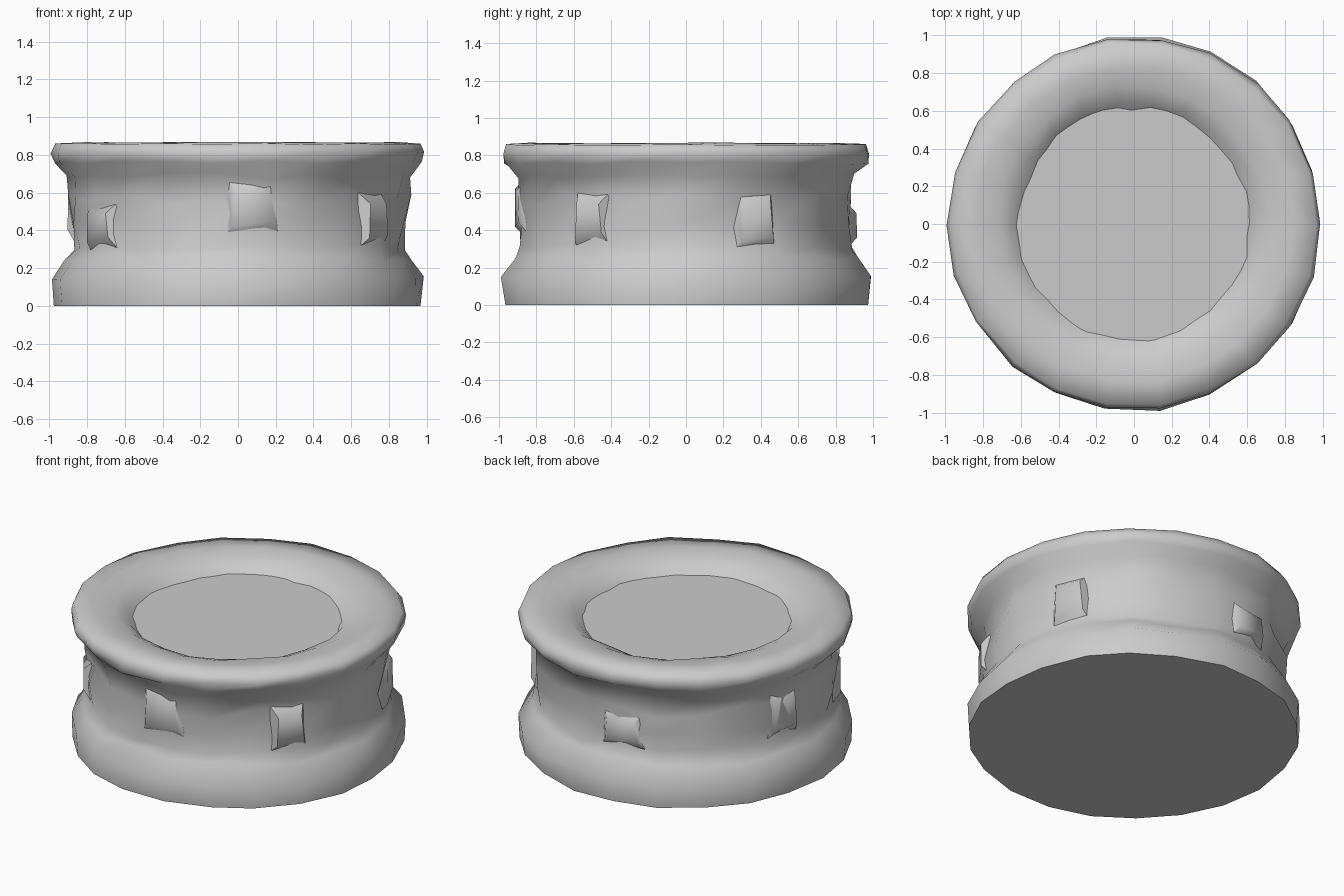
import bpy, bmesh, math, random

if "Cube" in bpy.data.objects:
    bpy.data.objects.remove(bpy.data.objects["Cube"])

random.seed(4)
SEG = 22


def make_object(name, bm, angle):
    bmesh.ops.recalc_face_normals(bm, faces=bm.faces)
    mesh = bpy.data.meshes.new(name)
    bm.to_mesh(mesh)
    bm.free()
    ob = bpy.data.objects.new(name, mesh)
    bpy.context.collection.objects.link(ob)
    bpy.ops.object.select_all(action='DESELECT')
    bpy.context.view_layer.objects.active = ob
    ob.select_set(True)
    bpy.ops.object.shade_smooth_by_angle(angle=math.radians(angle))
    return ob


# Ring wall: radius, height, radial jitter, height jitter
profile = [
    (0.975, 0.00, 0.010, 0.0),
    (0.99, 0.15, 0.010, 0.012),
    (0.91, 0.25, 0.015, 0.015),
    (0.88, 0.31, 0.020, 0.02),
    (0.895, 0.43, 0.030, 0.03),
    (0.89, 0.56, 0.030, 0.03),
    (0.905, 0.69, 0.015, 0.015),
    (0.975, 0.76, 0.010, 0.008),
    (0.988, 0.81, 0.006, 0.006),
    (0.965, 0.858, 0.008, 0.004),
    (0.84, 0.866, 0.010, 0.003),
    (0.73, 0.850, 0.012, 0.006),
    (0.65, 0.815, 0.012, 0.008),
    (0.595, 0.755, 0.015, 0.005),
]
bm = bmesh.new()
rings = []
for r, z, jr, jz in profile:
    ring = []
    for i in range(SEG):
        a = 2 * math.pi * i / SEG + random.uniform(-0.02, 0.02)
        rr = r + random.uniform(-jr, jr)
        zz = z + random.uniform(-jz, jz)
        ring.append(bm.verts.new((rr * math.cos(a), rr * math.sin(a), zz)))
    rings.append(ring)
for lower, upper in zip(rings, rings[1:]):
    for i in range(SEG):
        j = (i + 1) % SEG
        bm.faces.new((lower[i], lower[j], upper[j], upper[i]))
bm.faces.new(rings[0][::-1])
make_object("stone_ring", bm, 70)

# Flat surface filling the ring
bm = bmesh.new()
bmesh.ops.create_circle(bm, cap_ends=True, segments=SEG, radius=0.63)
for v in bm.verts:
    v.co.z = 0.78
surface = make_object("inner_surface", bm, 30)

# Shallow stone slabs set around the waist
bm = bmesh.new()
for deg, width, z0, z1 in [(25, 0.30, 0.28, 0.62), (100, 0.34, 0.30, 0.55),
                           (165, 0.30, 0.32, 0.66), (215, 0.32, 0.28, 0.55),
                           (275, 0.36, 0.36, 0.68), (325, 0.28, 0.30, 0.6)]:
    a = math.radians(deg)
    grid = []
    for s in (0.86, 0.915):
        w = width / 2 if s < 0.9 else width / 3
        dz = 0 if s < 0.9 else 0.06
        grid.append([bm.verts.new((s * math.cos(a + t), s * math.sin(a + t), z))
                     for t, z in ((-w, z0 + dz), (w, z0 + dz * 1.4),
                                  (w * 0.8, z1 - dz), (-w * 0.9, z1 - dz))])
    inner, outer = grid
    bm.faces.new(outer)
    bm.faces.new(inner[::-1])
    for i in range(4):
        j = (i + 1) % 4
        bm.faces.new((inner[i], inner[j], outer[j], outer[i]))
make_object("waist_stones", bm, 60)
